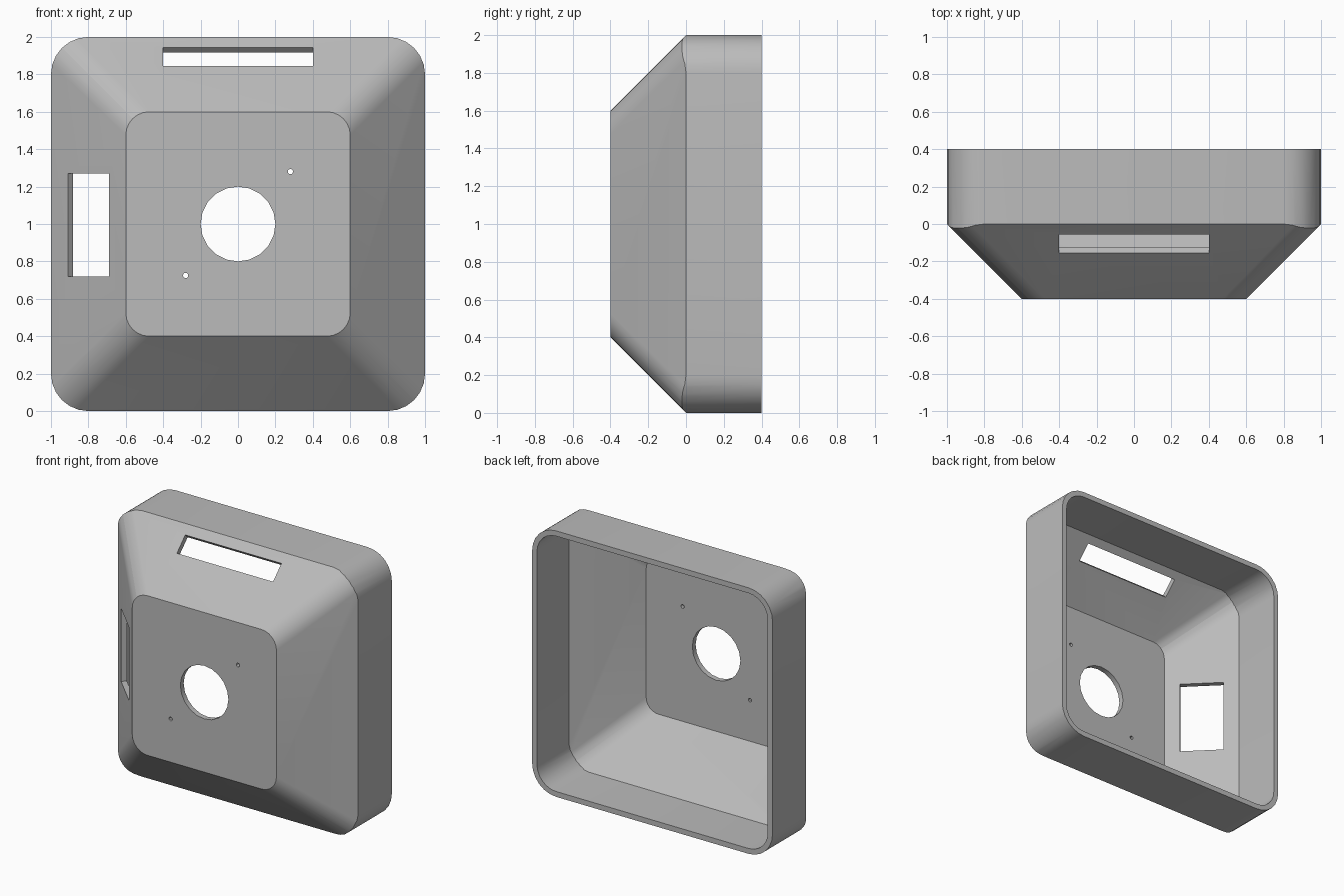
import bpy, bmesh
from math import pi, sin, cos
from mathutils import Matrix, Vector

if "Cube" in bpy.data.objects:
    bpy.data.objects.remove(bpy.data.objects["Cube"], do_unlink=True)

WALL = 0.04
CENTRE_Z = 1.0


def make_object(name, bm):
    bmesh.ops.recalc_face_normals(bm, faces=bm.faces)
    mesh = bpy.data.meshes.new(name)
    bm.to_mesh(mesh)
    bm.free()
    obj = bpy.data.objects.new(name, mesh)
    bpy.context.collection.objects.link(obj)
    return obj


def rounded_ring(bm, half, radius, y, steps=6):
    ring = []
    for corner in range(4):
        mid = pi / 4 + corner * pi / 2
        cx = (half - radius) * (1 if cos(mid) > 0 else -1)
        cz = (half - radius) * (1 if sin(mid) > 0 else -1)
        for i in range(steps + 1):
            a = corner * pi / 2 + i * pi / 2 / steps
            ring.append(bm.verts.new((cx + radius * cos(a), y, CENTRE_Z + cz + radius * sin(a))))
    return ring


def rounded_block(name, radius, front, back):
    """Rounded square swept from front to back, each given as (half width, y)."""
    bm = bmesh.new()
    a = rounded_ring(bm, front[0], radius, front[1])
    b = rounded_ring(bm, back[0], radius, back[1])
    n = len(a)
    for i in range(n):
        bm.faces.new((a[i], a[(i + 1) % n], b[(i + 1) % n], b[i]))
    bm.faces.new(a)
    bm.faces.new(b)
    return make_object(name, bm)


def box(name, size, centre, axis):
    bm = bmesh.new()
    place = Matrix.Translation(centre) @ Matrix.Rotation(-pi / 4, 4, axis)
    bmesh.ops.create_cube(bm, size=1, matrix=place @ Matrix.Diagonal((*size, 1)))
    return make_object(name, bm)


def drill(name, radius, x, z, sides):
    bm = bmesh.new()
    place = Matrix.Translation((x, -0.38, z)) @ Matrix.Rotation(pi / 2, 4, "X")
    bmesh.ops.create_cone(bm, cap_ends=True, segments=sides, radius1=radius,
                          radius2=radius, depth=0.2, matrix=place)
    return make_object(name, bm)


def combine(target, tool, operation):
    mod = target.modifiers.new(operation.lower(), "BOOLEAN")
    mod.operation = operation
    mod.solver = "EXACT"
    mod.object = tool
    bpy.context.view_layer.objects.active = target
    bpy.ops.object.modifier_apply(modifier=mod.name)
    bpy.data.objects.remove(tool, do_unlink=True)


# Outer body: straight rounded frame trimmed by a 45 degree taper
housing = rounded_block("housing", 0.2, (1, -0.5), (1, 0.4))
combine(housing, rounded_block("outer_taper", 0.125, (0.6, -0.4), (1.6, 0.6)), "INTERSECT")

# Cavity with an even wall, open at the back
inner = 1 - WALL
start = WALL - 0.4
reach = 1 - WALL * 2 ** 0.5
cavity = rounded_block("cavity", 0.2 - WALL, (inner, -0.5), (inner, 0.5))
combine(cavity, rounded_block("inner_taper", 0.1, (reach + start, start), (reach + 0.6, 0.6)), "INTERSECT")
combine(housing, cavity, "DIFFERENCE")

# Slots cut square to the sloping walls, and round holes in the front
cutters = [
    box("top_slot", (0.8, 0.3, 0.141), Vector((0, -0.105, 1.895)), "X"),
    box("side_slot", (0.311, 0.3, 0.55), Vector((-0.8, -0.2, 0.995)), "Z"),
    drill("centre_hole", 0.2, 0, CENTRE_Z, 20),
    drill("upper_screw_hole", 0.014, 0.28, 1.28, 12),
    drill("lower_screw_hole", 0.014, -0.28, 0.725, 12),
]
for cutter in cutters:
    combine(housing, cutter, "DIFFERENCE")

# Plain grey finish
grey = bpy.data.materials.new("light_grey")
grey.use_nodes = True
colour = (0.5, 0.5, 0.5, 1)
grey.diffuse_color = colour
grey.node_tree.nodes["Principled BSDF"].inputs["Base Color"].default_value = colour
housing.data.materials.clear()
housing.data.materials.append(grey)

bpy.ops.object.select_all(action="DESELECT")
housing.select_set(True)
bpy.context.view_layer.objects.active = housing
bpy.ops.object.shade_smooth_by_angle(angle=pi / 6)
